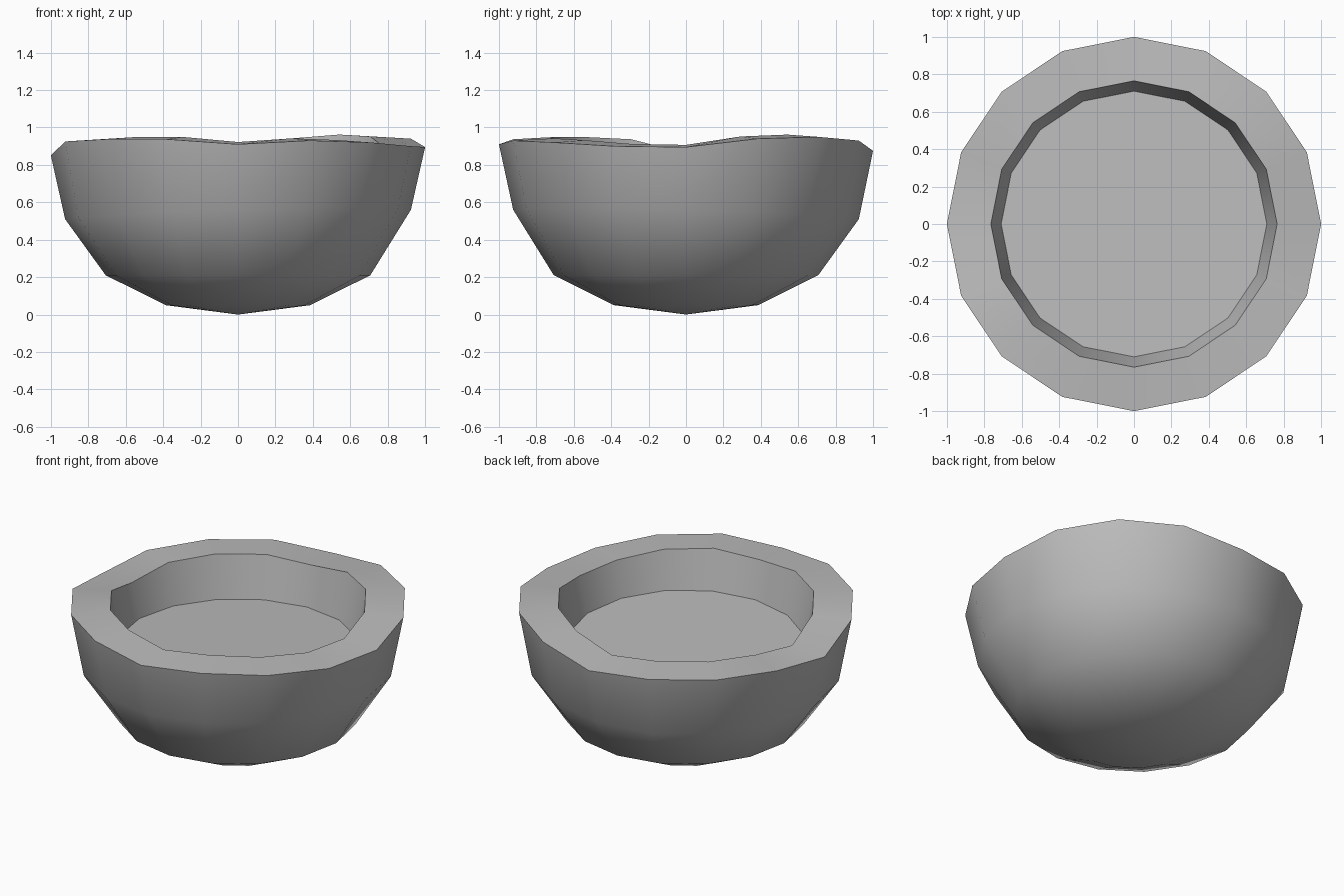
import bpy
import bmesh
from math import cos, sin, tau

if "Cube" in bpy.data.objects:
    bpy.data.objects.remove(bpy.data.objects["Cube"], do_unlink=True)

SIDES = 16

# Wavy heights of the rim, counter-clockwise from +x
RIM = [.895, .94, .95, .93, .875, .89, .89, .885,
       .85, .925, .937, .937, .91, .93, .92, .90]


def ring(bm, radius, height):
    """Ring of vertices; height is a function of index, x and y."""
    verts = []
    for i in range(SIDES):
        x, y = radius * cos(tau * i / SIDES), radius * sin(tau * i / SIDES)
        verts.append(bm.verts.new((x, y, height(i, x, y))))
    return verts


def bridge(bm, lower, upper):
    for i in range(SIDES):
        j = (i + 1) % SIDES
        bm.faces.new((lower[i], lower[j], upper[j], upper[i]))


stone = bpy.data.materials.new("grey")
stone.use_nodes = True
grey = (0.5, 0.5, 0.5, 1)
stone.diffuse_color = grey
stone.node_tree.nodes["Principled BSDF"].inputs["Base Color"].default_value = grey

bm = bmesh.new()
rings = [
    # Round underside
    ring(bm, 0.385, lambda i, x, y: 0.05),
    ring(bm, 0.707, lambda i, x, y: 0.21),
    ring(bm, 0.924, lambda i, x, y: 0.535 + 0.027 * (x - y)),
    # Broad rim, slightly higher on the inside
    ring(bm, 1.0, lambda i, x, y: RIM[i]),
    ring(bm, 0.765, lambda i, x, y: RIM[i] + 0.012),
    # Tilted floor edge
    ring(bm, 0.71, lambda i, x, y: 0.66 + 0.024 * x - 0.034 * y),
]
for lower, upper in zip(rings, rings[1:]):
    bridge(bm, lower, upper)

# Pointed bottom and flat floor
tip = bm.verts.new((0, 0, 0))
for i in range(SIDES):
    bm.faces.new((tip, rings[0][(i + 1) % SIDES], rings[0][i]))
bm.faces.new(rings[-1])
bmesh.ops.recalc_face_normals(bm, faces=bm.faces)

mesh = bpy.data.meshes.new("bowl")
bm.to_mesh(mesh)
bm.free()
mesh.materials.append(stone)
bowl = bpy.data.objects.new("bowl", mesh)
bpy.context.collection.objects.link(bowl)

bpy.context.view_layer.objects.active = bowl
bowl.select_set(True)
bpy.ops.object.shade_smooth_by_angle(angle=0.6)
